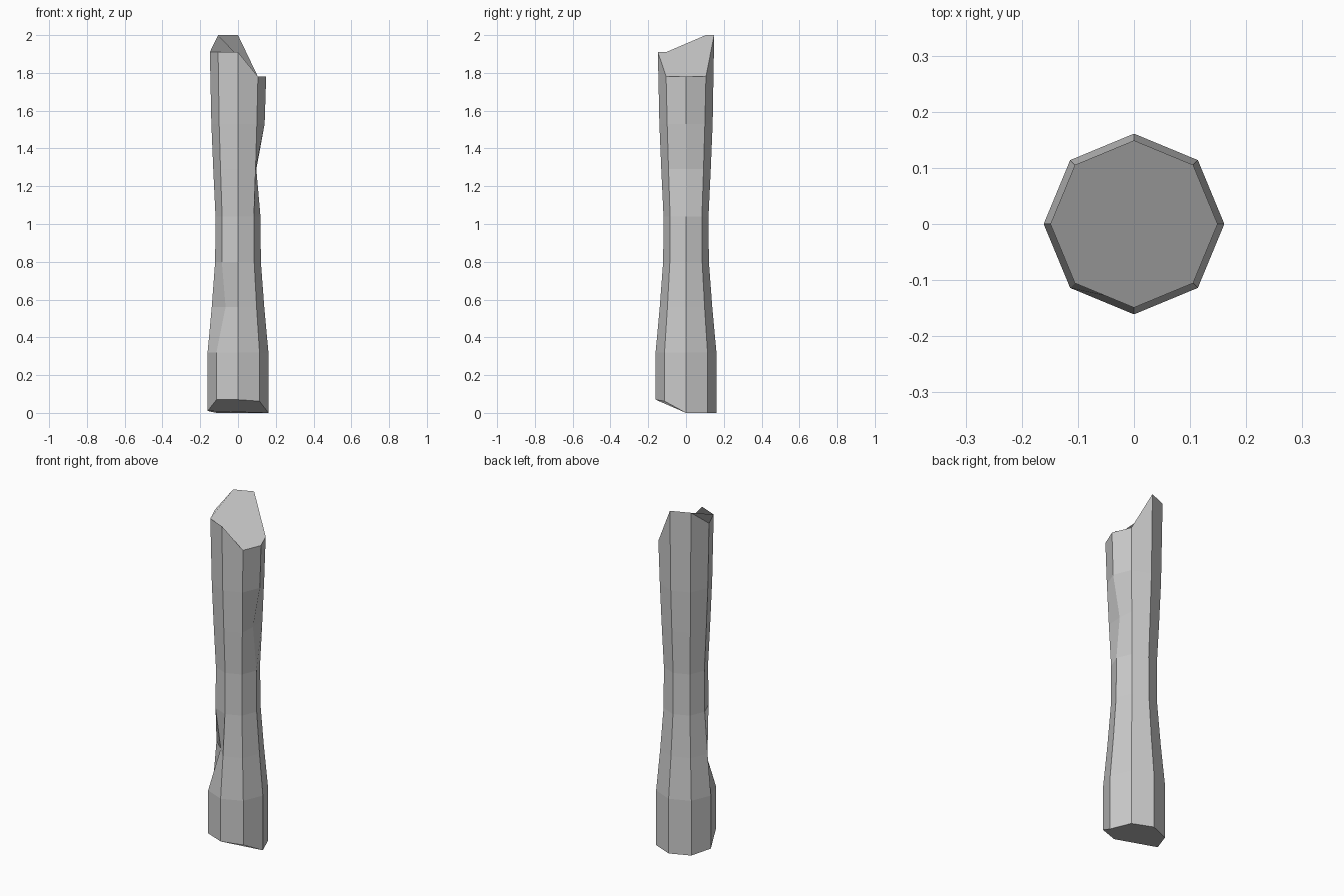
import bpy, bmesh, math

if "Cube" in bpy.data.objects:
    bpy.data.objects.remove(bpy.data.objects["Cube"])

SIDES = 8
# Column profile: (height, radius); first and last heights are replaced by the broken ends
PROFILE = [(0.0, 0.161), (0.32, 0.161), (0.56, 0.139), (0.80, 0.121), (1.04, 0.119),
           (1.29, 0.131), (1.53, 0.141), (2.0, 0.149)]
# Broken end heights, one per side, counter-clockwise from +x
BOTTOM = [0.0, 0.0, 0.0, 0.0, 0.01, 0.07, 0.07, 0.062]
TOP = [1.78, 1.78, 2.0, 2.0, 1.91, 1.91, 1.91, 1.78]
# Chips: (ring, side) -> reduced radius
CHIPS = {(2, 5): 0.093, (5, 0): 0.097}

bm = bmesh.new()
rings = []
for i, (z, r) in enumerate(PROFILE):
    ring = []
    for s in range(SIDES):
        a = math.tau * s / SIDES
        rad = CHIPS.get((i, s), r)
        h = BOTTOM[s] if i == 0 else TOP[s] if i == len(PROFILE) - 1 else z
        ring.append(bm.verts.new((rad * math.cos(a), rad * math.sin(a), h)))
    rings.append(ring)

# Column sides
for lo, hi in zip(rings, rings[1:]):
    for s in range(SIDES):
        t = (s + 1) % SIDES
        bm.faces.new((lo[s], lo[t], hi[t], hi[s]))

# Broken end caps
bm.faces.new(rings[-1])
bm.faces.new(rings[0][::-1])

mesh = bpy.data.meshes.new("broken_column")
bm.to_mesh(mesh)
bm.free()
bpy.context.collection.objects.link(bpy.data.objects.new("broken_column", mesh))
